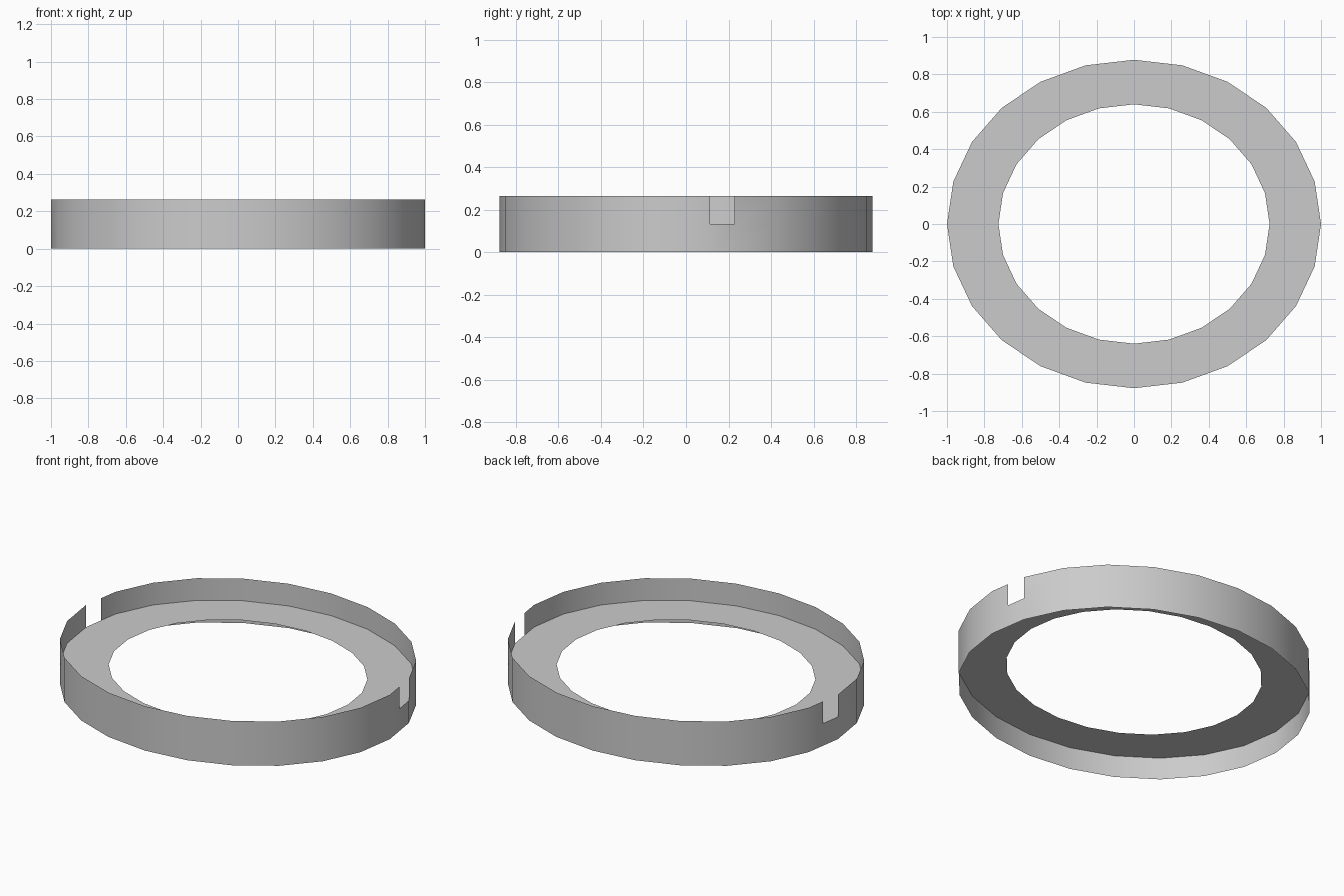
import bpy, bmesh, math

if "Cube" in bpy.data.objects:
    bpy.data.objects.remove(bpy.data.objects["Cube"])

RX, RY = 1.0, 0.878      # outer ellipse
IX, IY = 0.725, 0.64     # opening ellipse
H = 0.264                # wall height, floor sits halfway up
MID = H / 2
SIDES = 24


def ellipse(rx, ry):
    return [(rx * math.cos(2 * math.pi * i / SIDES),
             ry * math.sin(2 * math.pi * i / SIDES)) for i in range(SIDES)]


def finish(bm, name):
    mesh = bpy.data.meshes.new(name)
    bm.to_mesh(mesh)
    bm.free()
    ob = bpy.data.objects.new(name, mesh)
    bpy.context.collection.objects.link(ob)
    bpy.ops.object.select_all(action='DESELECT')
    ob.select_set(True)
    bpy.context.view_layer.objects.active = ob
    bpy.ops.object.shade_smooth_by_angle(angle=math.radians(30))
    return ob


# Outer wall: thin sheet in two tiers, notched over half a side at two places
outer = ellipse(RX, RY)
path, notched = [], set()
for i, (x, y) in enumerate(outer):
    path.append((x, y))
    if i in (0, SIDES // 2 - 1):
        nx, ny = outer[(i + 1) % SIDES]
        notched.add(len(path))
        path.append(((x + nx) / 2, (y + ny) / 2))

bm = bmesh.new()
rows = [[bm.verts.new((x, y, z)) for x, y in path] for z in (0, MID, H)]
n = len(path)
for tier in range(2):
    for i in range(n):
        if tier == 1 and i in notched:
            continue
        j = (i + 1) % n
        bm.faces.new((rows[tier][i], rows[tier][j],
                      rows[tier + 1][j], rows[tier + 1][i]))
finish(bm, "outer_wall")

# Floor: flat ring halfway up the wall
bm = bmesh.new()
a = [bm.verts.new((x, y, MID)) for x, y in outer]
b = [bm.verts.new((x, y, MID)) for x, y in ellipse(IX, IY)]
for i in range(SIDES):
    j = (i + 1) % SIDES
    bm.faces.new((a[i], a[j], b[j], b[i]))
finish(bm, "floor_ring")
